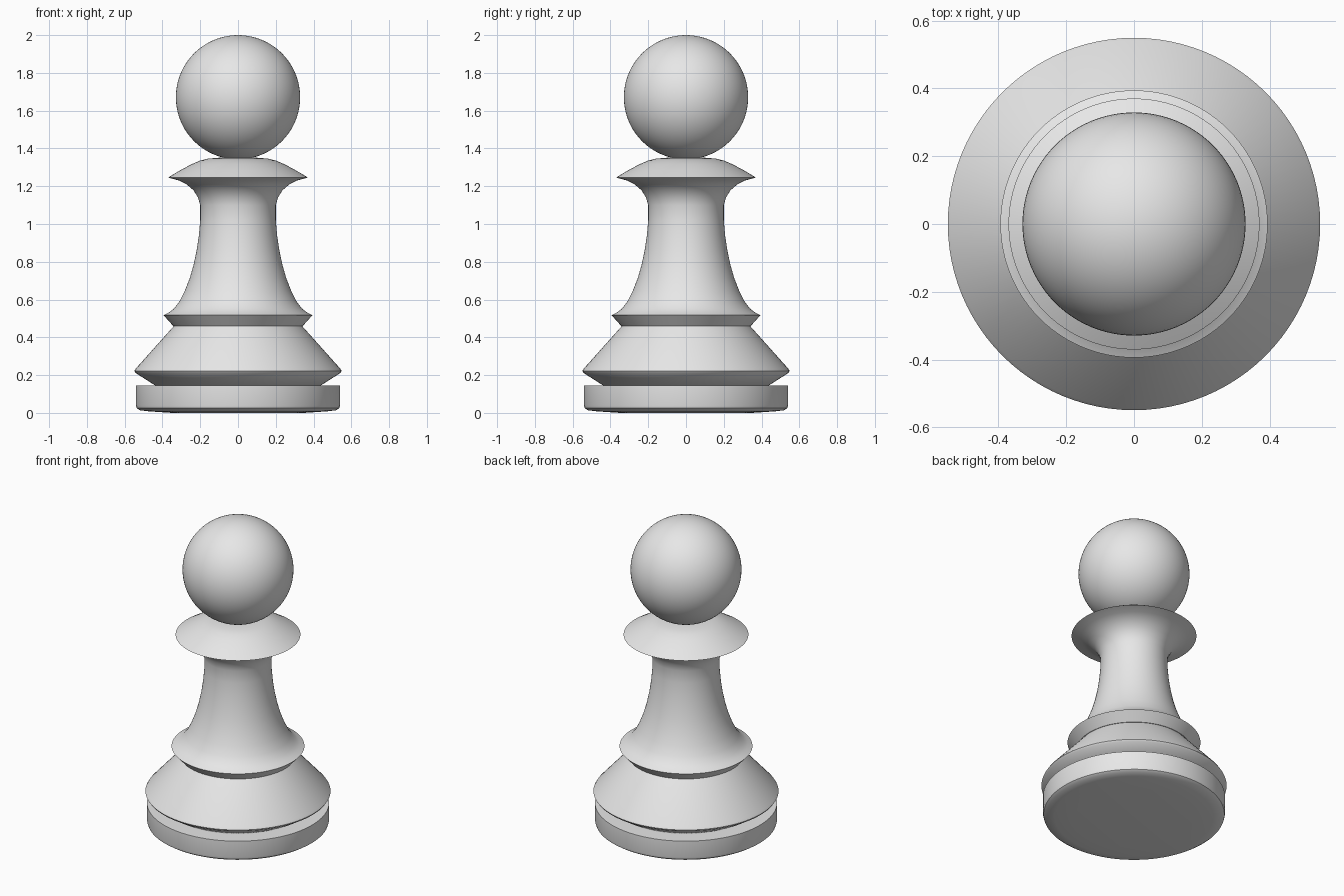
import bpy, bmesh, math

cube = bpy.data.objects.get("Cube")
if cube:
    bpy.data.objects.remove(cube, do_unlink=True)

grey = bpy.data.materials.new("plain_grey")
grey.use_nodes = True
COLOUR = (0.8, 0.8, 0.8, 1.0)
grey.diffuse_color = COLOUR
grey.node_tree.nodes["Principled BSDF"].inputs["Base Color"].default_value = COLOUR


def lathe(name, profile, steps=96):
    """Turn a (radius, height) outline around the z axis."""
    bm = bmesh.new()
    verts = [bm.verts.new((r, 0, z)) for r, z in profile]
    edges = [bm.edges.new(pair) for pair in zip(verts, verts[1:])]
    bmesh.ops.spin(bm, geom=verts + edges, cent=(0, 0, 0), axis=(0, 0, 1),
                   angle=math.tau, steps=steps)
    bmesh.ops.remove_doubles(bm, verts=bm.verts, dist=0.0001)
    bmesh.ops.recalc_face_normals(bm, faces=bm.faces)
    mesh = bpy.data.meshes.new(name)
    bm.to_mesh(mesh)
    bm.free()
    mesh.materials.append(grey)
    obj = bpy.data.objects.new(name, mesh)
    bpy.context.collection.objects.link(obj)
    bpy.ops.object.select_all(action='DESELECT')
    obj.select_set(True)
    bpy.context.view_layer.objects.active = obj
    bpy.ops.object.shade_smooth_by_angle(angle=math.radians(40))
    return obj


# Round foot with a softened lower rim
lathe("base", [(0, 0), (0.35, 0), (0.47, 0.008), (0.52, 0.014),
               (0.536, 0.025), (0.54, 0.04), (0.54, 0.145), (0, 0.145)])

# Flared skirt above the foot
lathe("skirt", [(0, 0.14), (0.43, 0.14), (0.542, 0.211), (0.549, 0.222),
                (0.541, 0.235), (0.335, 0.465), (0, 0.465)])

# Lower ring flowing into the tapering neck and the collar
lathe("neck_and_collar", [
    (0, 0.46), (0.343, 0.46), (0.394, 0.517), (0.365, 0.532), (0.338, 0.553),
    (0.31, 0.59), (0.282, 0.645), (0.255, 0.715), (0.235, 0.785),
    (0.219, 0.86), (0.207, 0.94), (0.2, 1.02), (0.2, 1.1),
    (0.212, 1.14), (0.235, 1.178), (0.275, 1.212), (0.315, 1.231),
    (0.37, 1.246), (0.305, 1.285), (0.245, 1.317), (0.2, 1.336),
    (0.16, 1.346), (0.1, 1.351), (0, 1.352)])

# Ball head
RADIUS, CENTRE, RINGS = 0.329, 1.671, 40
lathe("head", [(RADIUS * math.sin(math.pi * i / RINGS),
                CENTRE - RADIUS * math.cos(math.pi * i / RINGS))
               for i in range(RINGS + 1)])
